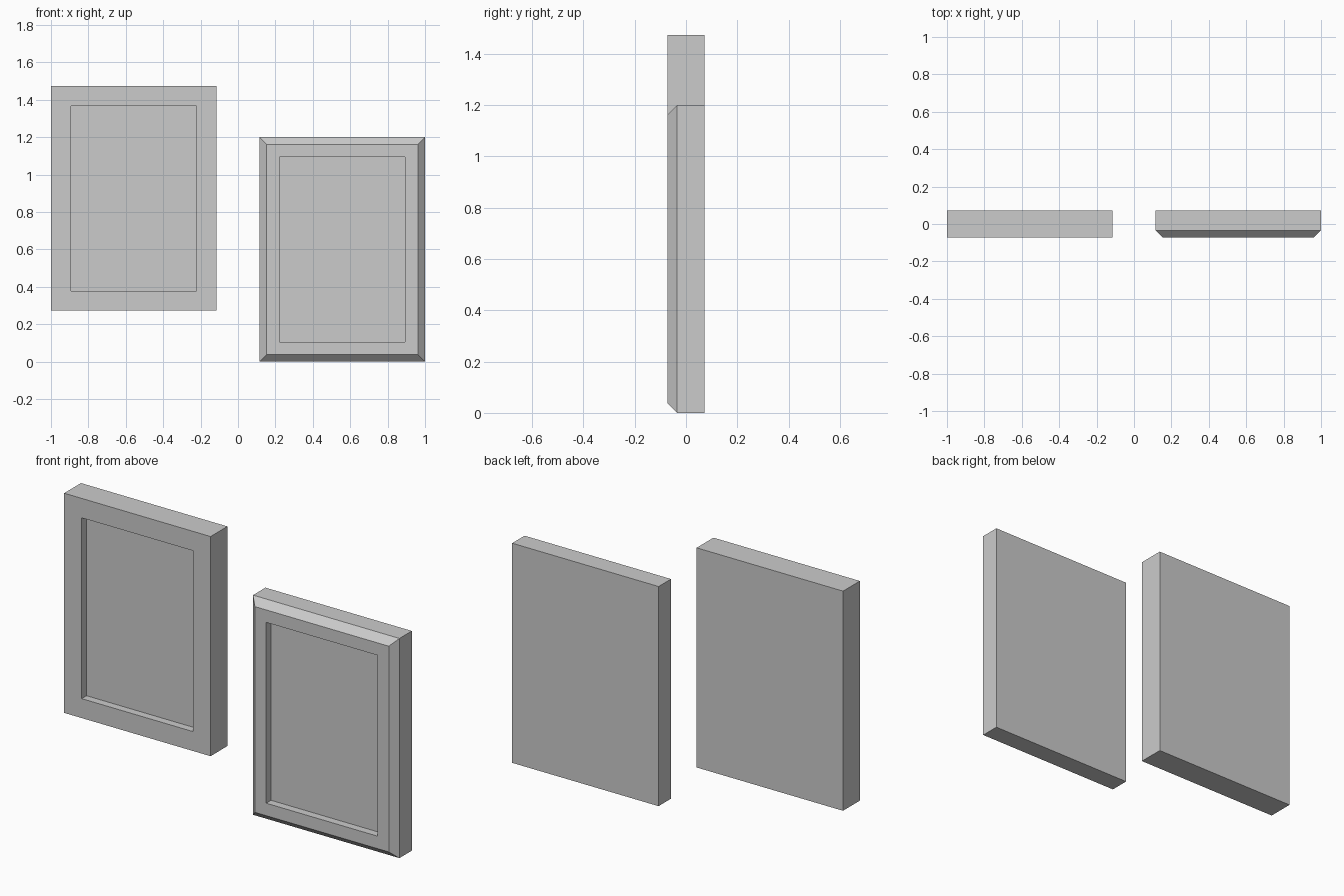
import bpy, bmesh

if "Cube" in bpy.data.objects:
    bpy.data.objects.remove(bpy.data.objects["Cube"])

W, H, D = 0.885, 1.2, 0.0725      # width, height, half depth
BORDER, RECESS, CHAMFER = 0.106, 0.042, 0.038


def picture_frame(name, x, z, chamfer):
    """Stack rectangular rings from back to recessed panel: (inset, y)."""
    rings = [(0, D), (0, -D + chamfer)]
    if chamfer:
        rings.append((chamfer, -D))
    rings += [(BORDER, -D), (BORDER, -D + RECESS)]
    bm = bmesh.new()
    loops = []
    for inset, y in rings:
        w, h = W / 2 - inset, H / 2 - inset
        loops.append([bm.verts.new((sx * w, y, sz * h))
                      for sx, sz in ((-1, -1), (1, -1), (1, 1), (-1, 1))])
    for a, b in zip(loops, loops[1:]):
        for i in range(4):
            j = (i + 1) % 4
            bm.faces.new((a[i], a[j], b[j], b[i]))
    # back board and recessed panel
    bm.faces.new(loops[0])
    bm.faces.new(loops[-1])
    bmesh.ops.recalc_face_normals(bm, faces=bm.faces)
    mesh = bpy.data.meshes.new(name)
    bm.to_mesh(mesh)
    bm.free()
    obj = bpy.data.objects.new(name, mesh)
    obj.location = (x, 0, z)
    bpy.context.collection.objects.link(obj)


# Plain frame, hung higher on the left
picture_frame("plain_frame", -1 + W / 2, 0.273 + H / 2, 0)
# Frame with chamfered front edge on the right
picture_frame("chamfered_frame", 1 - W / 2, H / 2, CHAMFER)
